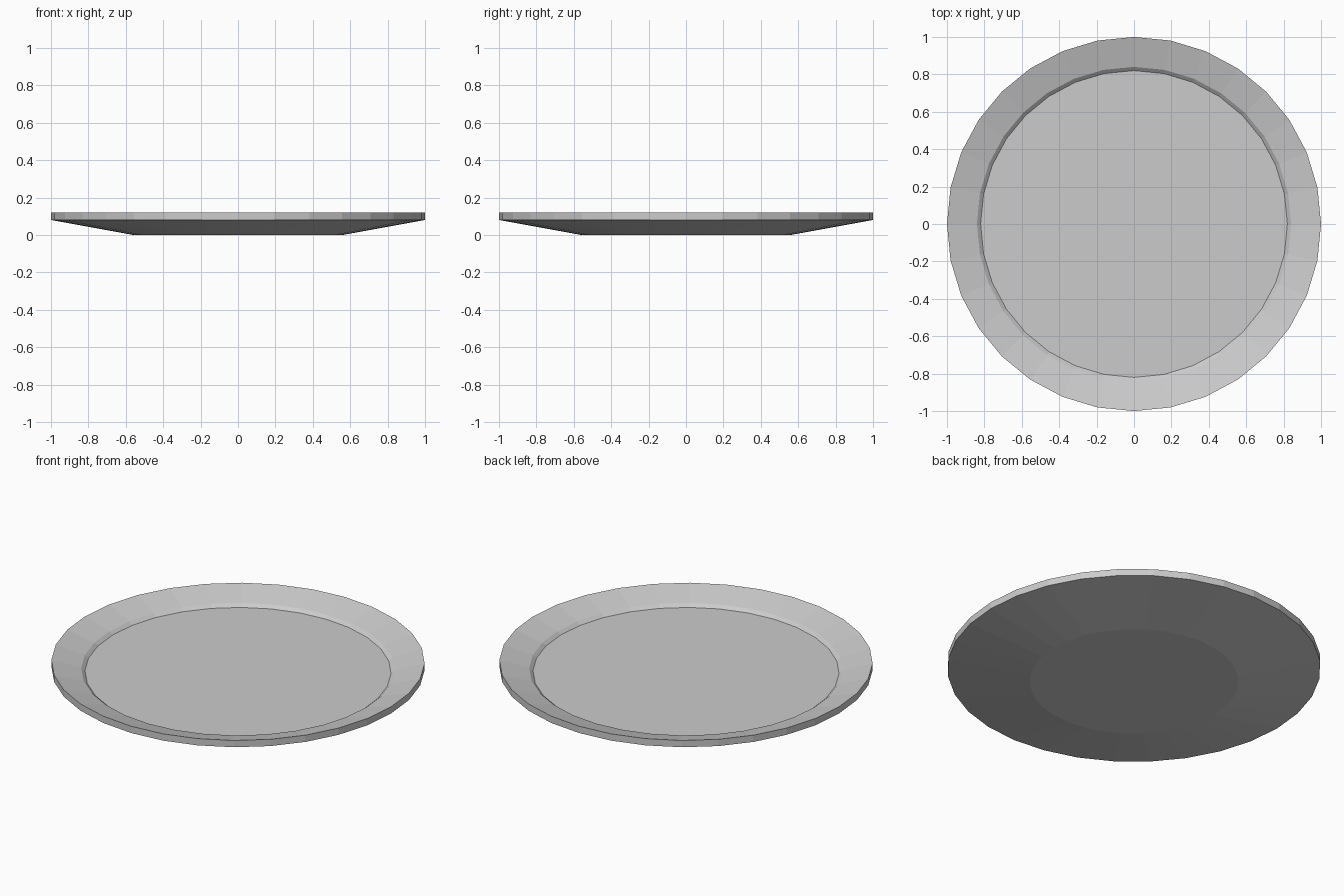
import bpy
import bmesh
import math

if "Cube" in bpy.data.objects:
    bpy.data.objects.remove(bpy.data.objects["Cube"], do_unlink=True)

SIDES = 32

# Plain grey glaze
grey = bpy.data.materials.new("plate_grey")
grey.use_nodes = True
colour = (0.6, 0.6, 0.6, 1)
grey.diffuse_color = colour
grey.node_tree.nodes["Principled BSDF"].inputs["Base Color"].default_value = colour

# Radius and height: foot, underside, outer edge, sloped rim, step, floor
profile = [(0.56, 0), (1, 0.08), (1, 0.12), (0.84, 0.075), (0.82, 0.058)]

bm = bmesh.new()
rings = []
for radius, height in profile:
    ring = []
    for i in range(SIDES):
        a = math.tau * i / SIDES
        ring.append(bm.verts.new((radius * math.cos(a), radius * math.sin(a), height)))
    rings.append(ring)

# Walls between neighbouring rings
for low, high in zip(rings, rings[1:]):
    for i in range(SIDES):
        j = (i + 1) % SIDES
        bm.faces.new((low[i], low[j], high[j], high[i]))

# Flat foot and flat floor
bm.faces.new(list(reversed(rings[0])))
bm.faces.new(rings[-1])
bmesh.ops.recalc_face_normals(bm, faces=bm.faces)

mesh = bpy.data.meshes.new("plate")
bm.to_mesh(mesh)
bm.free()
mesh.materials.append(grey)
plate = bpy.data.objects.new("plate", mesh)
bpy.context.collection.objects.link(plate)
